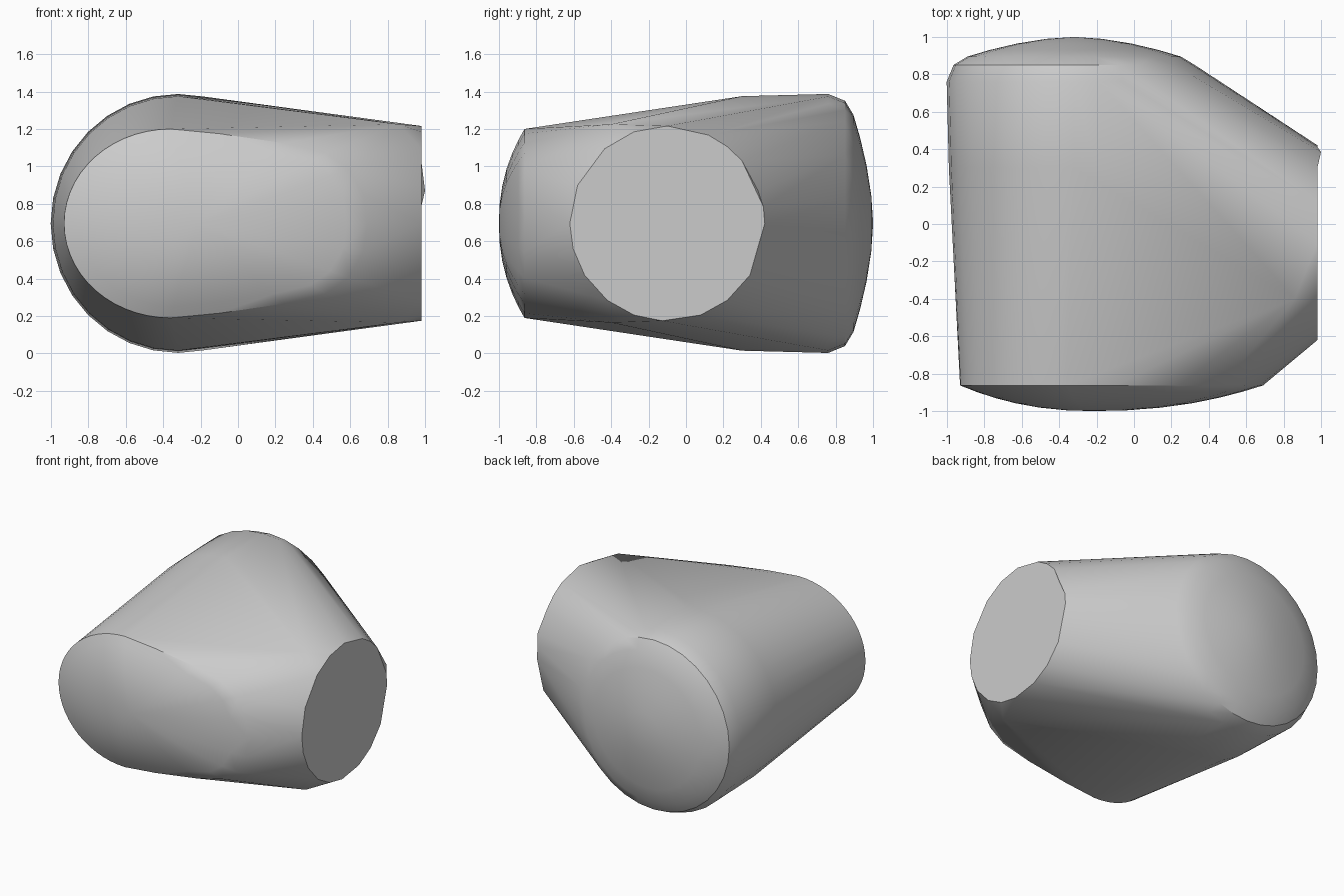
import bpy, bmesh
from math import sin, cos, radians, pi

cube = bpy.data.objects.get("Cube")
if cube:
    bpy.data.objects.remove(cube, do_unlink=True)

MID = 0.695
points = []


def ring(y, radius, count=32, cx=-0.32):
    """Circle of points facing along y."""
    for i in range(count):
        a = 2 * pi * i / count
        points.append((cx + radius * 0.985 * cos(a), y, MID + radius * sin(a)))


# Back barrel with a rounded rim and shallow dome
for y, r in ((0.3, 0.68), (0.76, 0.692), (0.85, 0.655), (0.895, 0.58),
             (0.93, 0.46), (0.965, 0.31), (0.99, 0.15)):
    ring(y, r)
points.append((-0.32, 1.0, MID))

# Front outline: round on the right side, tapering to the left side
outline = [(-0.36 - 0.57 * sin(t), 0.505 * cos(t))
           for t in (pi * i / 28 for i in range(15))]
outline += [(-0.1, 0.48), (0.24, 0.43), (0.47, 0.375), (0.59, 0.29), (0.67, 0.15), (0.69, 0)]
outline = [(x, z * side) for x, z in outline for side in (1, -1)]

# Shallow front dome, as shrinking copies of the outline
for s in (1, 0.88, 0.74, 0.58, 0.4, 0.2, 0):
    for x, z in outline:
        points.append((-0.22 + (x + 0.22) * s, -1 + 0.137 * s ** 2.2, MID + z * s))

# Flat round end on the left side
for deg in (0, 10, 40, 52, 65, 90, 110, 130, 157, 180, 195, 212, 232, 250, 267, 290, 308, 328):
    a = radians(deg)
    points.append((0.98, -0.1 + 0.521 * cos(a), MID + 0.521 * sin(a)))

# Shoulder corners above and below the flat end
for side in (1, -1):
    points.append((0.86, -0.4, MID + 0.53 * side))
points.append((0.972, 0.385, 0.87))

# Shrink-wrap all sections into one body
bm = bmesh.new()
for p in points:
    bm.verts.new(p)
bmesh.ops.remove_doubles(bm, verts=bm.verts, dist=0.002)
hull = bmesh.ops.convex_hull(bm, input=bm.verts)
loose = set(v for v in hull["geom_interior"] + hull["geom_unused"]
            if isinstance(v, bmesh.types.BMVert))
bmesh.ops.delete(bm, geom=list(loose), context='VERTS')

# Small raised nub on the rim of the flat end
for v in bm.verts:
    if abs(v.co.x - 0.972) < 0.001 and abs(v.co.z - 0.87) < 0.01:
        v.co.x = 1.0
bmesh.ops.recalc_face_normals(bm, faces=bm.faces)

mesh = bpy.data.meshes.new("rounded_body")
bm.to_mesh(mesh)
bm.free()
body = bpy.data.objects.new("rounded_body", mesh)
bpy.context.collection.objects.link(body)

# Plain grey material
grey = bpy.data.materials.new("light_grey")
grey.use_nodes = True
color = (0.6, 0.6, 0.6, 1)
grey.diffuse_color = color
grey.node_tree.nodes["Principled BSDF"].inputs["Base Color"].default_value = color
mesh.materials.append(grey)

bpy.context.view_layer.objects.active = body
body.select_set(True)
bpy.ops.object.shade_smooth_by_angle(angle=radians(35))
